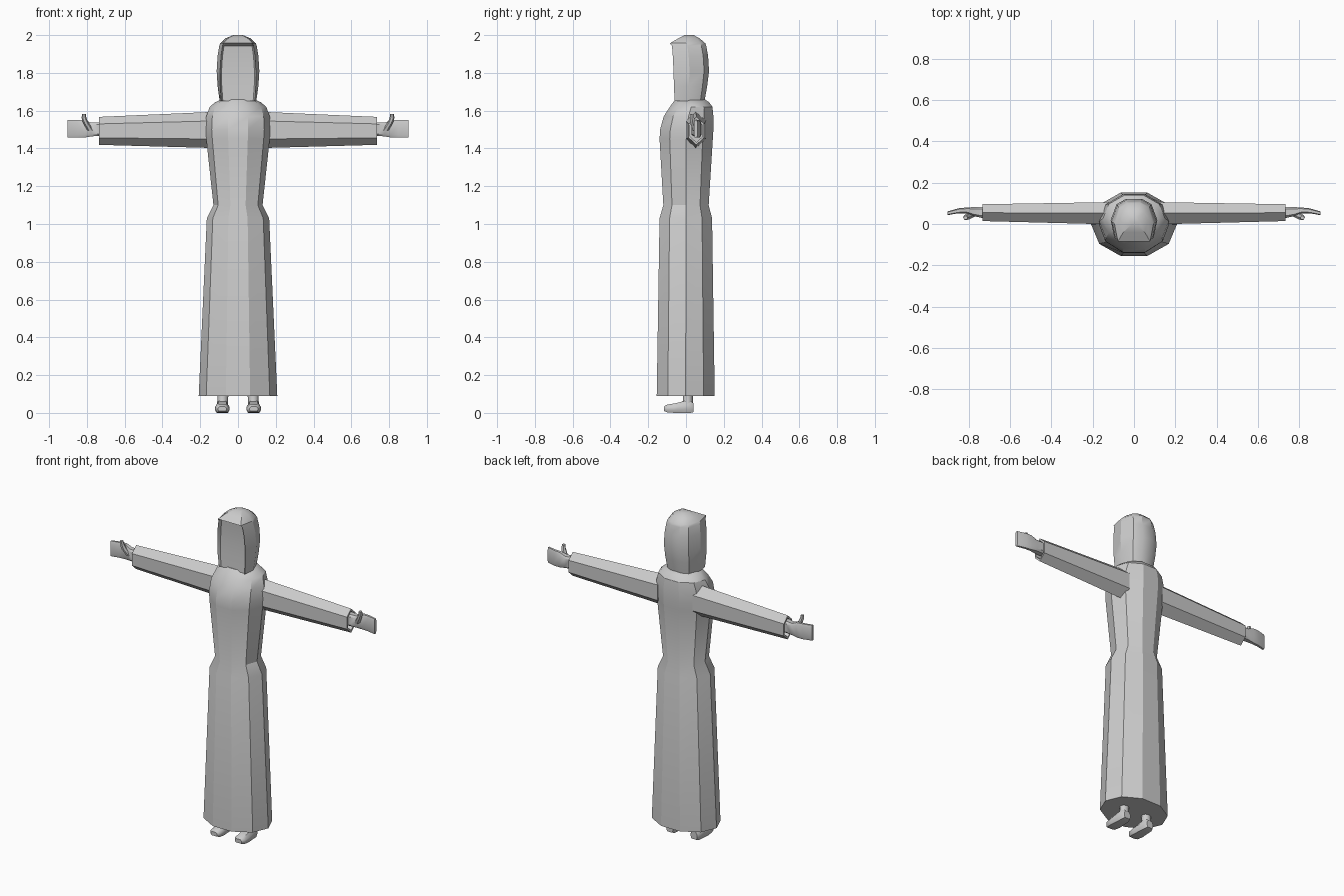
import bpy, bmesh
from math import sin, cos, pi


def loft(name, rings, mirror=False, cap=True, angle=30):
    """Skin a list of equal-length point rings into one object."""
    bm = bmesh.new()
    rows = [[bm.verts.new(p) for p in r] for r in rings]
    n = len(rows[0])
    for a, b in zip(rows, rows[1:]):
        for i in range(n):
            j = (i + 1) % n
            bm.faces.new((a[i], a[j], b[j], b[i]))
    if cap:
        bm.faces.new(rows[0])
        bm.faces.new(rows[-1])
    bmesh.ops.recalc_face_normals(bm, faces=bm.faces)
    me = bpy.data.meshes.new(name)
    bm.to_mesh(me)
    bm.free()
    ob = bpy.data.objects.new(name, me)
    bpy.context.collection.objects.link(ob)
    bpy.ops.object.select_all(action='DESELECT')
    ob.select_set(True)
    bpy.context.view_layer.objects.active = ob
    bpy.ops.object.shade_smooth_by_angle(angle=angle * pi / 180)
    if mirror:
        ob.modifiers.new("mirror", 'MIRROR')
    return ob


def oval(n, ra, rb, turn=0.0):
    return [(ra * cos(turn + 2 * pi * i / n), rb * sin(turn + 2 * pi * i / n))
            for i in range(n)]


def z_ring(n, z, rx, y0, y1, cx=0.0):
    k = cos(pi / n) if n % 4 else 1
    return [(cx + u, (y0 + y1) / 2 + v, z)
            for u, v in oval(n, rx, (y1 - y0) / 2 / k)]


def x_ring(n, x, y, z, ry, rz, turn=pi / 2):
    return [(x, y + u, z + v) for u, v in oval(n, ry, rz, turn)]


# Robe: ten-sided body from hem to collar (z, half width, front y, back y)
robe = [(0.09, 0.208, -0.155, 0.152), (1.03, 0.165, -0.14, 0.138),
        (1.10, 0.13, -0.12, 0.12), (1.45, 0.168, -0.14, 0.142),
        (1.50, 0.172, -0.137, 0.145), (1.57, 0.168, -0.118, 0.145),
        (1.62, 0.15, -0.085, 0.14), (1.645, 0.12, -0.068, 0.122),
        (1.66, 0.085, -0.055, 0.10)]
loft("robe", [z_ring(10, *r) for r in robe])


# Hood with recessed face panel (z, half width, front half width, front y, back y, recess)
def hood_ring(z, w, fw, f, b, d):
    m = f + (b - f) * 0.45
    half = [(fw - 0.008, f + d), (fw, f), (w, m),
            (w * 0.75, b - (b - f) * 0.14), (w * 0.33, b)]
    return [(x, y, z) for x, y in half] + [(-x, y, z) for x, y in half[::-1]]


hood = [(1.65, 0.097, 0.088, -0.06, 0.098, 0.008),
        (1.73, 0.108, 0.094, -0.064, 0.112, 0.016),
        (1.81, 0.113, 0.095, -0.066, 0.122, 0.02),
        (1.89, 0.108, 0.09, -0.07, 0.117, 0.022),
        (1.943, 0.099, 0.082, -0.074, 0.107, 0.022),
        (1.957, 0.094, 0.078, -0.085, 0.102, 0.0),
        (1.983, 0.066, 0.052, -0.04, 0.072, 0.0),
        (2.0, 0.025, 0.02, -0.008, 0.04, 0.0)]
loft("hood", [hood_ring(*r) for r in hood])

# Sleeves: six-sided, with a recessed cuff opening
loft("sleeve", [x_ring(6, 0.12, 0.052, 1.498, 0.062, 0.096),
                x_ring(6, 0.735, 0.055, 1.493, 0.047, 0.074),
                x_ring(6, 0.735, 0.055, 1.493, 0.038, 0.06),
                x_ring(6, 0.70, 0.055, 1.493, 0.038, 0.06)], mirror=True)


# Hands: wrist widening into a flat, slightly bent palm (x, y, z, half y, half z)
def slab_ring(x, y, z, a, b):
    half = [(a * 0.6, b), (a, b * 0.7), (a, -b * 0.7), (a * 0.6, -b)]
    return [(x, y + u, z + v) for u, v in half] + \
           [(x, y - u, z + v) for u, v in half[::-1]]


hand = [(0.69, 0.056, 1.502, 0.027, 0.037), (0.74, 0.056, 1.502, 0.026, 0.036),
        (0.775, 0.06, 1.50, 0.022, 0.036), (0.81, 0.066, 1.504, 0.014, 0.046),
        (0.85, 0.064, 1.504, 0.012, 0.047), (0.903, 0.052, 1.504, 0.009, 0.047)]
loft("hand", [slab_ring(*r) for r in hand], mirror=True, angle=40)

# Thumbs
thumb = [(1.495, 0.78, 0.052, 0.018), (1.535, 0.805, 0.036, 0.015),
         (1.56, 0.815, 0.032, 0.013), (1.582, 0.816, 0.030, 0.010)]
loft("thumb", [z_ring(6, z, r, y - r * 0.9, y + r * 0.9, x) for z, x, y, r in thumb],
     mirror=True, angle=40)


# Feet: rounded shoe along y (y, half width, bottom z, top z)
def foot_ring(y, w, z0, z1):
    half = [(w * 0.8, z0), (w, z0 + (z1 - z0) * 0.3),
            (w, z0 + (z1 - z0) * 0.65), (w * 0.6, z1)]
    return [(0.083 + x, y, z) for x, z in half] + \
           [(0.083 - x, y, z) for x, z in half[::-1]]


foot = [(-0.116, 0.022, 0.01, 0.034), (-0.10, 0.034, 0.003, 0.044),
        (-0.06, 0.038, 0.0, 0.05), (-0.01, 0.033, 0.0, 0.062),
        (0.025, 0.031, 0.0, 0.062), (0.041, 0.022, 0.005, 0.05)]
loft("foot", [foot_ring(*r) for r in foot], mirror=True, angle=40)

# Ankles rising into the robe
loft("ankle", [z_ring(8, 0.03, 0.031, -0.03, 0.038, 0.083),
               z_ring(8, 0.065, 0.028, -0.016, 0.036, 0.081),
               z_ring(8, 0.12, 0.03, -0.016, 0.036, 0.079)], mirror=True, angle=50)
